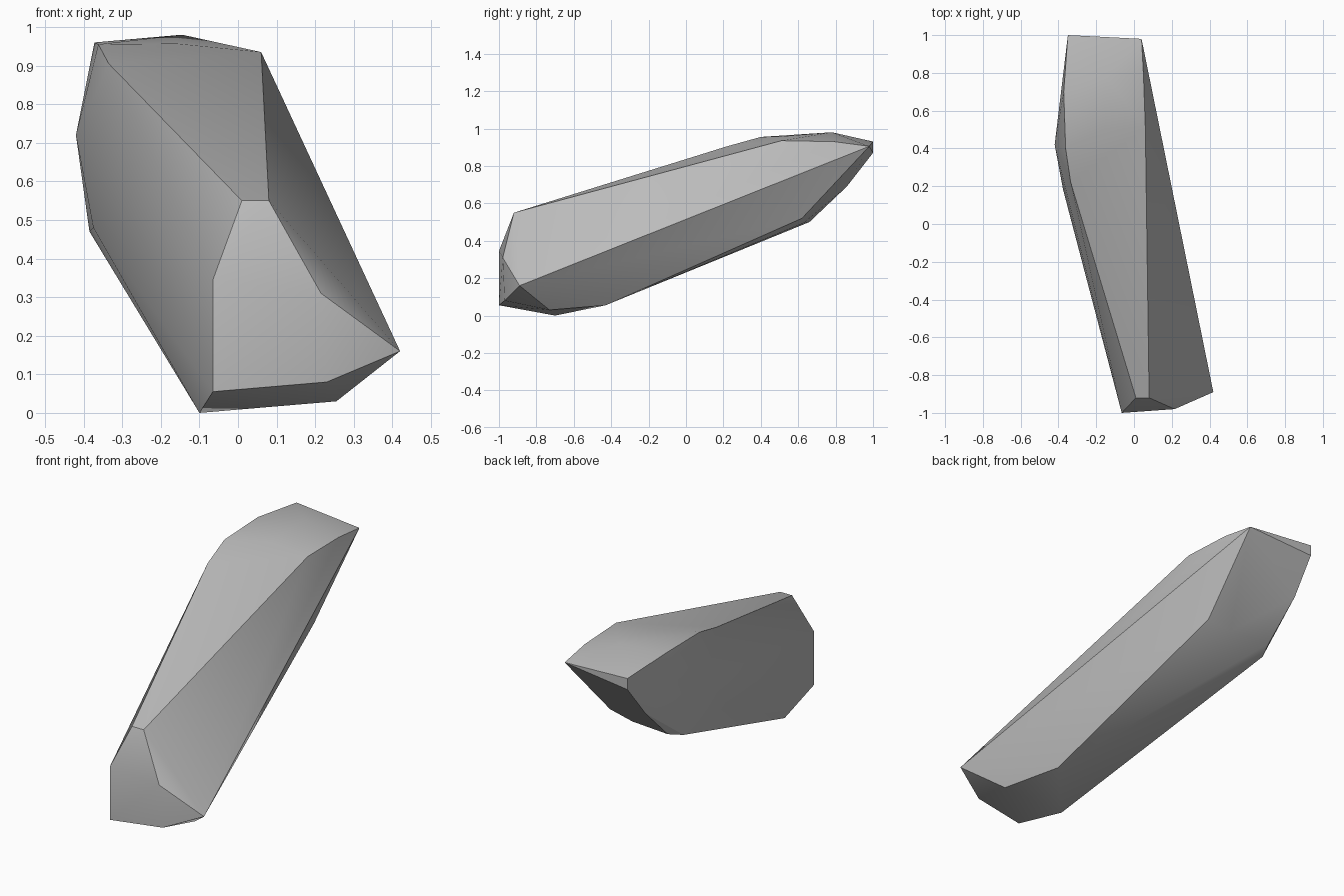
import bpy
import bmesh
import math

# Remove the default cube only
default_cube = bpy.data.objects.get("Cube")
if default_cube:
    bpy.data.objects.remove(default_cube, do_unlink=True)


def make_material(name, value):
    """One flat grey, shown both in the viewport and in renders."""
    colour = (value, value, value, 1.0)
    material = bpy.data.materials.new(name)
    material.use_nodes = True
    material.diffuse_color = colour
    shader = material.node_tree.nodes["Principled BSDF"]
    shader.inputs["Base Color"].default_value = colour
    shader.inputs["Roughness"].default_value = 0.9
    return material


def make_hull(name, outlines, material, sharp_angle):
    """Wrap a convex skin around a group of corner outlines."""
    mesh = bpy.data.meshes.new(name)
    builder = bmesh.new()
    for outline in outlines:
        for corner in outline:
            builder.verts.new(corner)
    bmesh.ops.convex_hull(builder, input=list(builder.verts))
    # Discard any corner that lies inside the skin
    loose = [vert for vert in builder.verts if not vert.link_faces]
    bmesh.ops.delete(builder, geom=loose, context="VERTS")
    bmesh.ops.recalc_face_normals(builder, faces=list(builder.faces))
    builder.to_mesh(mesh)
    builder.free()
    mesh.materials.append(material)

    result = bpy.data.objects.new(name, mesh)
    bpy.context.collection.objects.link(result)
    bpy.ops.object.select_all(action="DESELECT")
    result.select_set(True)
    bpy.context.view_layer.objects.active = result
    bpy.ops.object.shade_smooth_by_angle(angle=math.radians(sharp_angle))
    return result


# Broken lower end of the boulder, going around its front facet
front_facet = [
    (-.065, -1, .055), (-.065, -1, .345), (.01, -.92, .55), (.08, -.92, .55),
    (.215, -.98, .31), (.42, -.89, .16), (.23, -.97, .08),
]

# Flattened underside
underside = [
    (-.1, -.7, 0), (.255, -.73, .03), (.15, -.43, .055),
    (.02, .62, .52), (-.12, .63, .495), (-.353, .66, .5),
]

# Upper ridges and the crown between them
right_ridge = [(-.335, .22, .905), (-.362, .4, .955), (-.372, .7, .96)]
left_ridge = [(.06, .51, .935), (.05, .79, .93), (.04, .98, .905)]
crown = [(-.16, .5, .957), (-.145, .78, .98)]

# Bulging right flank and the narrow far end
right_flank = [(-.375, .18, .48), (-.42, .42, .72), (-.385, .57, .47)]
back_end = [(-.35, 1, .93), (-.35, 1, .87), (-.36, .86, .69)]

stone_grey = make_material("stone grey", .5)
make_hull(
    "boulder",
    [front_facet, underside, right_ridge, left_ridge, crown, right_flank, back_end],
    stone_grey,
    sharp_angle=30,
)
